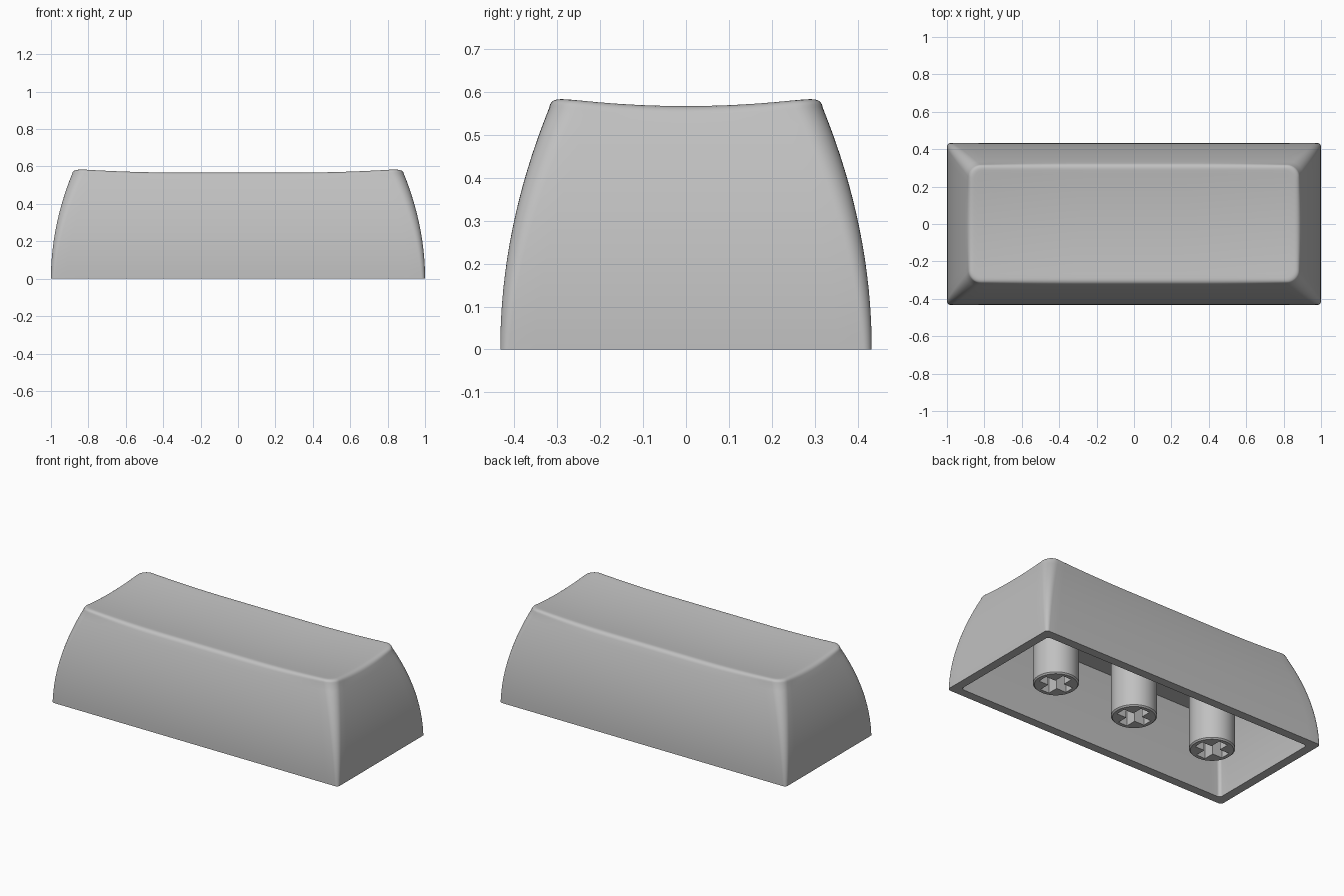
import bpy, bmesh, math
from mathutils import Vector

if "Cube" in bpy.data.objects:
    bpy.data.objects.remove(bpy.data.objects["Cube"], do_unlink=True)

HALF_X, HALF_Y = 1.0, 0.433   # half size of the base
WALL, CEILING = 0.055, 0.44   # shell thickness and inner roof height
STEM_R, STEM_GAP = 0.129, 0.57

grey = bpy.data.materials.new("plain grey plastic")
grey.use_nodes = True
grey.diffuse_color = (0.53, 0.53, 0.53, 1)
grey.node_tree.nodes["Principled BSDF"].inputs["Base Color"].default_value = grey.diffuse_color


def make_object(name, bm):
    bmesh.ops.recalc_face_normals(bm, faces=bm.faces)
    mesh = bpy.data.meshes.new(name)
    bm.to_mesh(mesh)
    bm.free()
    mesh.materials.append(grey)
    obj = bpy.data.objects.new(name, mesh)
    bpy.context.collection.objects.link(obj)
    return obj


def activate(obj):
    bpy.ops.object.select_all(action='DESELECT')
    obj.select_set(True)
    bpy.context.view_layer.objects.active = obj


def smooth(obj):
    activate(obj)
    bpy.ops.object.shade_smooth_by_angle(angle=math.radians(35))


def rounded_rect(inset, radius, arc=8, long_cuts=32, short_cuts=14):
    """Evenly sampled rounded rectangle, counter-clockwise."""
    hx, hy = HALF_X - inset, max(HALF_Y - inset, 0)
    radius = min(radius, hy)
    points = []
    for i, (sx, sy) in enumerate(((1, 1), (-1, 1), (-1, -1), (1, -1))):
        centre = Vector((sx * (hx - radius), sy * (hy - radius)))
        for k in range(arc + 1):
            a = math.pi / 2 * (i + k / arc)
            points.append(centre + radius * Vector((math.cos(a), math.sin(a))))
        # straight run to the next corner
        cuts = long_cuts if i % 2 == 0 else short_cuts
        end = Vector((-sx * (hx - radius), sy * hy)) if i % 2 == 0 else \
            Vector((sx * hx, -sy * (hy - radius)))
        start = points[-1].copy()
        points += [start.lerp(end, k / cuts) for k in range(1, cuts)]
    return points


def taper(z):
    return 0.36 * z * z


def corner(z):
    return 0.02 + 0.08 * z


def dish(p):
    """Height of the scooped top."""
    end = max(0, abs(p.x) - 0.3) / 0.55
    return 0.549 + 0.018 * (p.y / 0.29) ** 2 + 0.018 * end ** 2


# Hollow cap, lofted from the inner roof, down, round the lip and up
rings = []
for k in range(10, -1, -1):
    z = CEILING * k / 10
    rings.append([p.to_3d() + Vector((0, 0, z)) for p in rounded_rect(WALL + taper(z), 0.02)])

RIM_Z, FILLET = 0.57, 0.028
top_inset, top_radius = taper(RIM_Z), corner(RIM_Z)
edge = rounded_rect(top_inset, top_radius)
shoulder = [dish(p) - 0.022 for p in edge]
for k in range(17):
    t = k / 16
    ring = []
    for i, h in enumerate(shoulder):
        z = h * t
        ring.append((z, i))
    # each point follows the bulging side at its own height
    rings.append([rounded_rect(taper(z), corner(z))[i].to_3d() + Vector((0, 0, z)) for z, i in ring])

# Rounded rim
side_end = rings[-1]
rim = [p.to_3d() + Vector((0, 0, dish(p))) for p in edge]
inner = [p.to_3d() + Vector((0, 0, dish(p))) for p in rounded_rect(top_inset + FILLET, top_radius - 0.015)]
for k in range(1, 7):
    t = k / 6
    rings.append([a.lerp(b, t).lerp(b.lerp(c, t), t) for a, b, c in zip(side_end, rim, inner)])

# Scooped top closing on the centre line
depth = HALF_Y - top_inset - FILLET
for k in range(1, 15):
    d = depth * k / 14
    rings.append([p.to_3d() + Vector((0, 0, dish(p)))
                  for p in rounded_rect(top_inset + FILLET + d, max(top_radius - 0.015 - d * 0.25, 0))])

bm = bmesh.new()
loops = [[bm.verts.new(p) for p in ring] for ring in rings]
bm.faces.new(loops[0])
for low, high in zip(loops, loops[1:]):
    for i in range(len(low)):
        j = (i + 1) % len(low)
        bm.faces.new((low[i], low[j], high[j], high[i]))
bmesh.ops.remove_doubles(bm, verts=bm.verts, dist=0.0002)
smooth(make_object("cap_shell", bm))


# Cross-socket stems under the roof
def cross_cutter(x):
    arm, half, depth = 0.098, 0.031, 0.2
    outline = []
    for i in range(4):
        c, s = round(math.cos(i * math.pi / 2)), round(math.sin(i * math.pi / 2))
        for px, py in ((arm, -half), (arm, half), (half, half)):
            outline.append((x + px * c - py * s, px * s + py * c, -0.1))
    bm = bmesh.new()
    face = bm.faces.new([bm.verts.new(p) for p in outline])
    grown = bmesh.ops.extrude_face_region(bm, geom=[face])["geom"]
    bmesh.ops.translate(bm, verts=[v for v in grown if isinstance(v, bmesh.types.BMVert)],
                        vec=(0, 0, 0.1 + depth))
    return make_object("cross_cutter", bm)


for name, x in (("right_stem", -STEM_GAP), ("middle_stem", 0), ("left_stem", STEM_GAP)):
    bm = bmesh.new()
    height = CEILING + 0.02
    bmesh.ops.create_cone(bm, cap_ends=True, segments=64, radius1=STEM_R, radius2=STEM_R, depth=height)
    bmesh.ops.translate(bm, verts=bm.verts, vec=(x, 0, height / 2))
    lip = [e for e in bm.edges if all(v.co.z < 0.01 for v in e.verts)]
    bmesh.ops.bevel(bm, geom=lip, offset=0.008, segments=1, affect='EDGES')
    stem = make_object(name, bm)
    cutter = cross_cutter(x)
    cutter.hide_render = True
    cut = stem.modifiers.new("cross socket", 'BOOLEAN')
    cut.operation, cut.solver, cut.object = 'DIFFERENCE', 'EXACT', cutter
    activate(stem)
    bpy.ops.object.modifier_apply(modifier=cut.name)
    bpy.data.objects.remove(cutter, do_unlink=True)
    smooth(stem)
